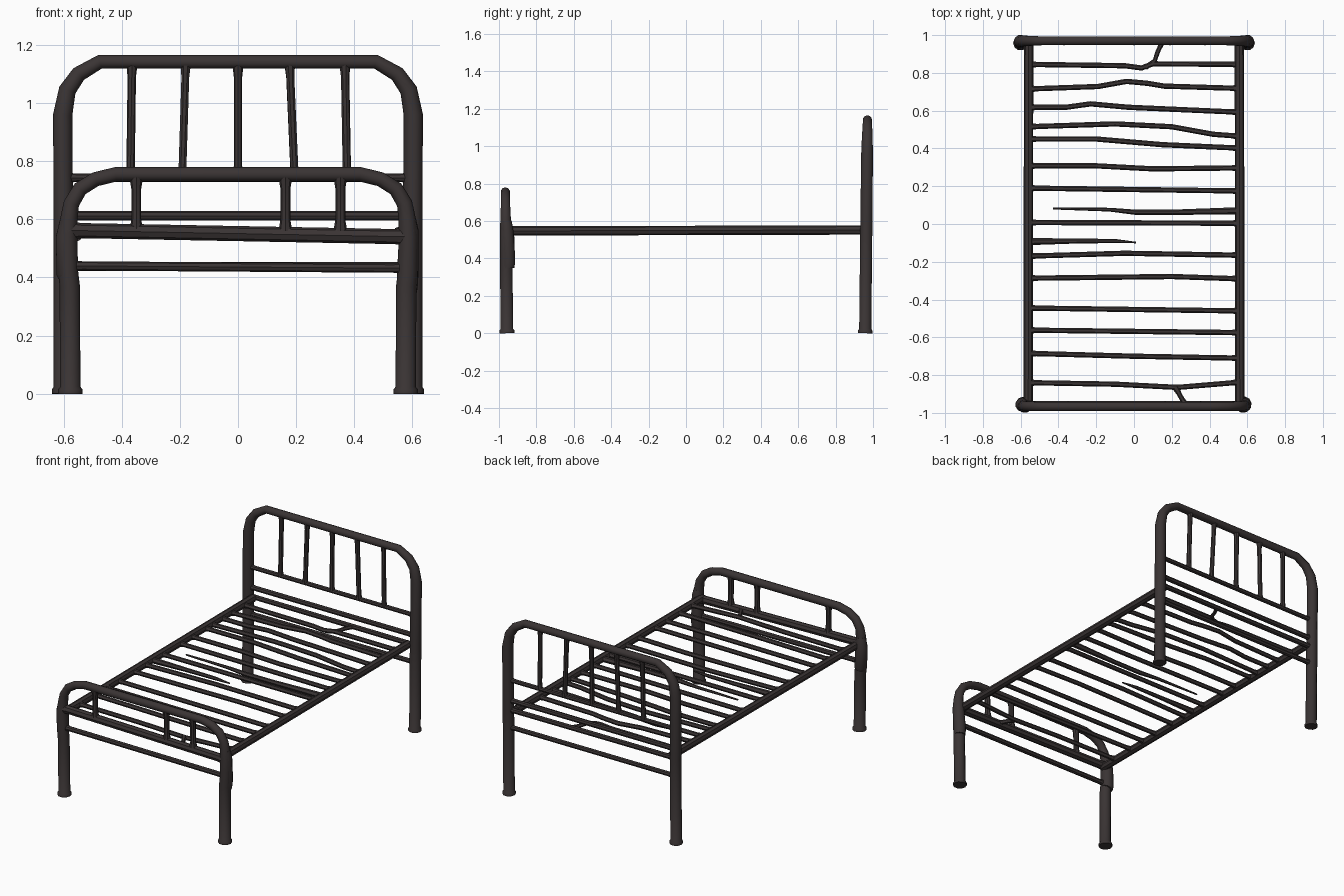
import bpy
from mathutils import Vector

cube = bpy.data.objects.get("Cube")
if cube:
    bpy.data.objects.remove(cube, do_unlink=True)

iron = bpy.data.materials.new("dark iron")
iron.use_nodes = True
colour = (0.042, 0.034, 0.034, 1)
iron.diffuse_color = colour
bsdf = iron.node_tree.nodes["Principled BSDF"]
bsdf.inputs["Base Color"].default_value = colour
bsdf.inputs["Roughness"].default_value = 0.7


def tube(name, points, sides=8):
    """Sweep a round section along (position, radius) points and make it a mesh."""
    curve = bpy.data.curves.new(name, "CURVE")
    curve.dimensions = "3D"
    curve.bevel_depth = 1
    curve.bevel_resolution = (sides - 4) // 2
    curve.use_fill_caps = True
    spline = curve.splines.new("POLY")
    spline.points.add(len(points) - 1)
    for p, (co, radius) in zip(spline.points, points):
        p.co = (*co, 1)
        p.radius = radius
    obj = bpy.data.objects.new(name, curve)
    bpy.context.collection.objects.link(obj)
    bpy.ops.object.select_all(action="DESELECT")
    obj.select_set(True)
    bpy.context.view_layer.objects.active = obj
    bpy.ops.object.convert(target="MESH")
    obj = bpy.context.object
    obj.data.materials.clear()
    obj.data.materials.append(iron)
    bpy.ops.object.shade_smooth_by_angle(angle=0.7)


def rod(name, path, radius, flare=1.5, sides=8):
    """Thin bar whose ends widen where they are welded on."""
    path = [Vector(p) for p in path]
    first = path[0] + (path[1] - path[0]).normalized() * 0.04
    last = path[-1] + (path[-2] - path[-1]).normalized() * 0.04
    pts = [(path[0], radius * flare), (first, radius)]
    pts += [(p, radius) for p in path[1:-1]]
    pts += [(last, radius), (path[-1], radius * flare)]
    tube(name, pts, sides)


def end_frame(name, profile, foot_y, top_y):
    """Hoop made of two legs and a bowed top, mirrored from (x, z, radius)."""
    top = profile[-1][1]
    half = [(Vector((x, foot_y + (top_y - foot_y) * z / top, z)), r)
            for x, z, r in profile]
    other = [(Vector((-p.x, p.y, p.z)), r) for p, r in reversed(half)]
    tube(name, half + other, 10)


# Headboard hoop with flared feet
end_frame("headboard_frame", [
    (0.600, 0, 0.040), (0.600, 0.015, 0.040), (0.600, 0.024, 0.034),
    (0.601, 0.55, 0.034), (0.603, 0.96, 0.033), (0.587, 1.045, 0.030),
    (0.548, 1.10, 0.027), (0.475, 1.142, 0.024)], 0.958, 0.970)

# Footboard hoop
end_frame("footboard_frame", [
    (0.577, 0, 0.042), (0.577, 0.015, 0.042), (0.577, 0.024, 0.035),
    (0.579, 0.37, 0.035), (0.584, 0.42, 0.034), (0.586, 0.54, 0.033),
    (0.582, 0.60, 0.030), (0.573, 0.655, 0.027), (0.543, 0.705, 0.026),
    (0.490, 0.738, 0.025), (0.420, 0.755, 0.025)], -0.957, -0.966)

# Lumpy sleeves where the footboard legs meet the rails
tube("left_leg_sleeve", [((0.582, -0.952, 0.35), 0.034),
                         ((0.583, -0.950, 0.38), 0.037),
                         ((0.585, -0.952, 0.44), 0.037),
                         ((0.588, -0.958, 0.56), 0.034),
                         ((0.584, -0.962, 0.60), 0.029)], 10)
tube("right_leg_sleeve", [((-0.582, -0.954, 0.40), 0.035),
                          ((-0.588, -0.954, 0.415), 0.039),
                          ((-0.590, -0.957, 0.54), 0.038),
                          ((-0.584, -0.962, 0.60), 0.029)], 10)

HEAD_Y, FOOT_Y = 0.964, -0.962

# Cross rails of both ends
for part, y, half, z0, z1, r in (
        ("headboard_middle_rail", HEAD_Y, 0.59, 0.743, 0.743, 0.014),
        ("headboard_lower_rail", HEAD_Y, 0.59, 0.612, 0.612, 0.016),
        ("headboard_base_rail", HEAD_Y, 0.59, 0.553, 0.550, 0.016),
        ("headboard_bottom_rail", HEAD_Y, 0.59, 0.438, 0.438, 0.015),
        ("footboard_middle_rail", FOOT_Y, 0.58, 0.562, 0.540, 0.026),
        ("footboard_bottom_rail", FOOT_Y, 0.575, 0.440, 0.432, 0.016)):
    rod(part, [(-half, y, z0), (half, y, z1)], r, 1.25)

# Upright bars, leaning a little
for i, (low, high) in enumerate([(-0.37, -0.365), (-0.192, -0.18), (0, 0),
                                 (0.195, 0.178), (0.375, 0.368)]):
    rod(f"headboard_bar_{i + 1}",
        [(low, HEAD_Y, 0.743), (high, 0.969, 1.13)], 0.0145, 1.3)
for i, x in enumerate((-0.35, 0.163, 0.352)):
    rod(f"footboard_bar_{i + 1}",
        [(x, FOOT_Y, 0.56), (x, -0.966, 0.745)], 0.017, 1.4)

# Long side rails
for side, s in (("left", 1), ("right", -1)):
    rod(f"{side}_side_rail",
        [(s * 0.560, FOOT_Y, 0.547), (s * 0.558, 0.95, 0.552)], 0.025, 1)

# Bent mattress slats: each is a list of (x, y) bends
E = 0.555
slats = [
    [(-E, 0.845), (-0.05, 0.838), (0.04, 0.826), (0.10, 0.848), (E, 0.845)],
    [(-E, 0.715), (-0.19, 0.728), (-0.04, 0.755), (0.07, 0.745),
     (0.16, 0.73), (E, 0.718)],
    [(-E, 0.618), (-0.36, 0.618), (-0.23, 0.636), (-0.03, 0.618), (E, 0.592)],
    [(-E, 0.515), (-0.10, 0.53), (0.20, 0.515), (0.42, 0.475), (E, 0.465)],
    [(-E, 0.45), (-0.20, 0.45), (0.15, 0.42), (E, 0.402)],
    [(-E, 0.308), (-0.2, 0.308), (0.1, 0.292), (E, 0.297)],
    [(-E, 0.19), (E, 0.175)],
    [(-E, 0.008), (E, 0.004)],
    [(-E, -0.17), (-0.05, -0.155), (E, -0.165)],
    [(-E, -0.287), (0.2, -0.278), (E, -0.29)],
    [(-E, -0.445), (E, -0.46)],
    [(-E, -0.562), (E, -0.575)],
    [(-E, -0.685), (0, -0.70), (E, -0.71)],
    [(-E, -0.84), (-0.1, -0.848), (0.23, -0.865), (E, -0.838)],
]
Z = 0.55
for i, path in enumerate(slats):
    rod(f"slat_{i + 1}", [(x, y, Z) for x, y in path], 0.014, 1.4, 6)

# Broken slats tapering to a point
for i, (path, radii) in enumerate([
        ([(E, 0.07), (0.2, 0.062), (0.01, 0.062), (-0.13, 0.076), (-0.43, 0.082)],
         (0.019, 0.014, 0.014, 0.010, 0.005)),
        ([(-E, -0.093), (-0.3, -0.09), (-0.1, -0.09), (0.01, -0.098)],
         (0.019, 0.013, 0.011, 0.004))]):
    tube(f"broken_slat_{i + 1}",
         [((x, y, Z), r) for (x, y), r in zip(path, radii)], 6)

# Short bent struts tying the outer slats to the end rails
rod("head_strut", [(0.06, 0.828, Z), (0.11, 0.865, Z),
                   (0.125, 0.91, Z), (0.15, HEAD_Y, Z)], 0.012, 1.2, 6)
rod("foot_strut", [(0.22, -0.865, Z), (0.245, -0.91, Z),
                   (0.275, FOOT_Y, Z)], 0.013, 1.4, 6)
